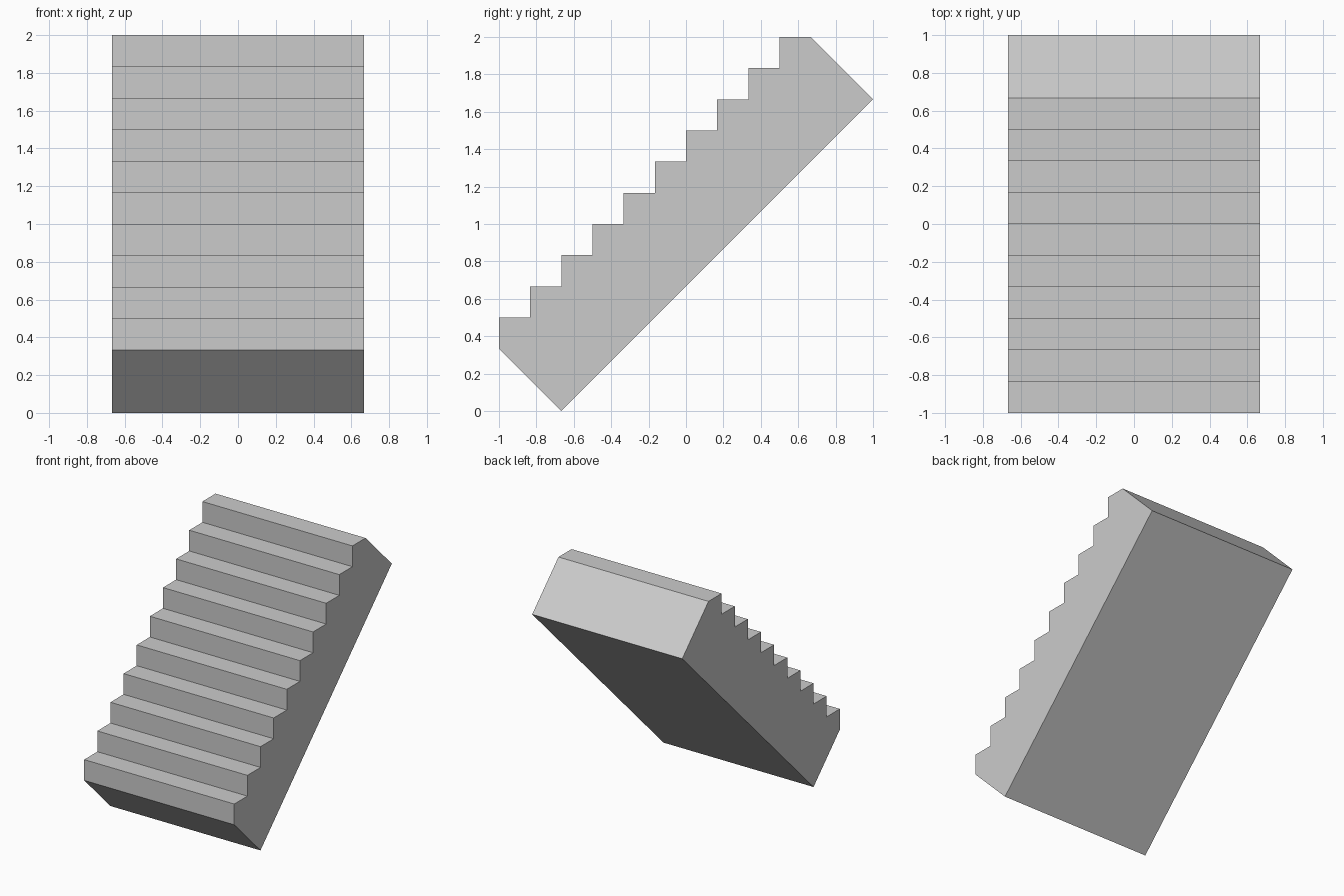
import bpy
import bmesh

if "Cube" in bpy.data.objects:
    bpy.data.objects.remove(bpy.data.objects["Cube"])

STEPS = 10
S = 1 / 6            # tread depth and riser height
HALF_WIDTH = 2 / 3

# Side profile (y, z): stepped top edge, then the slanted underside
profile = []
for i in range(STEPS):
    y = -1 + i * S
    profile += [(y, (i + 2) * S), (y, (i + 3) * S)]
profile += [(4 * S, 2.0), (1.0, 10 * S), (-4 * S, 0.0)]

# Extrude the profile across the width of the stairs
bm = bmesh.new()
side = bm.faces.new([bm.verts.new((-HALF_WIDTH, y, z)) for y, z in profile])
result = bmesh.ops.extrude_face_region(bm, geom=[side], use_keep_orig=True)
moved = [v for v in result["geom"] if isinstance(v, bmesh.types.BMVert)]
bmesh.ops.translate(bm, verts=moved, vec=(2 * HALF_WIDTH, 0, 0))
bmesh.ops.recalc_face_normals(bm, faces=bm.faces[:])

mesh = bpy.data.meshes.new("staircase")
bm.to_mesh(mesh)
bm.free()
staircase = bpy.data.objects.new("staircase", mesh)
bpy.context.collection.objects.link(staircase)
